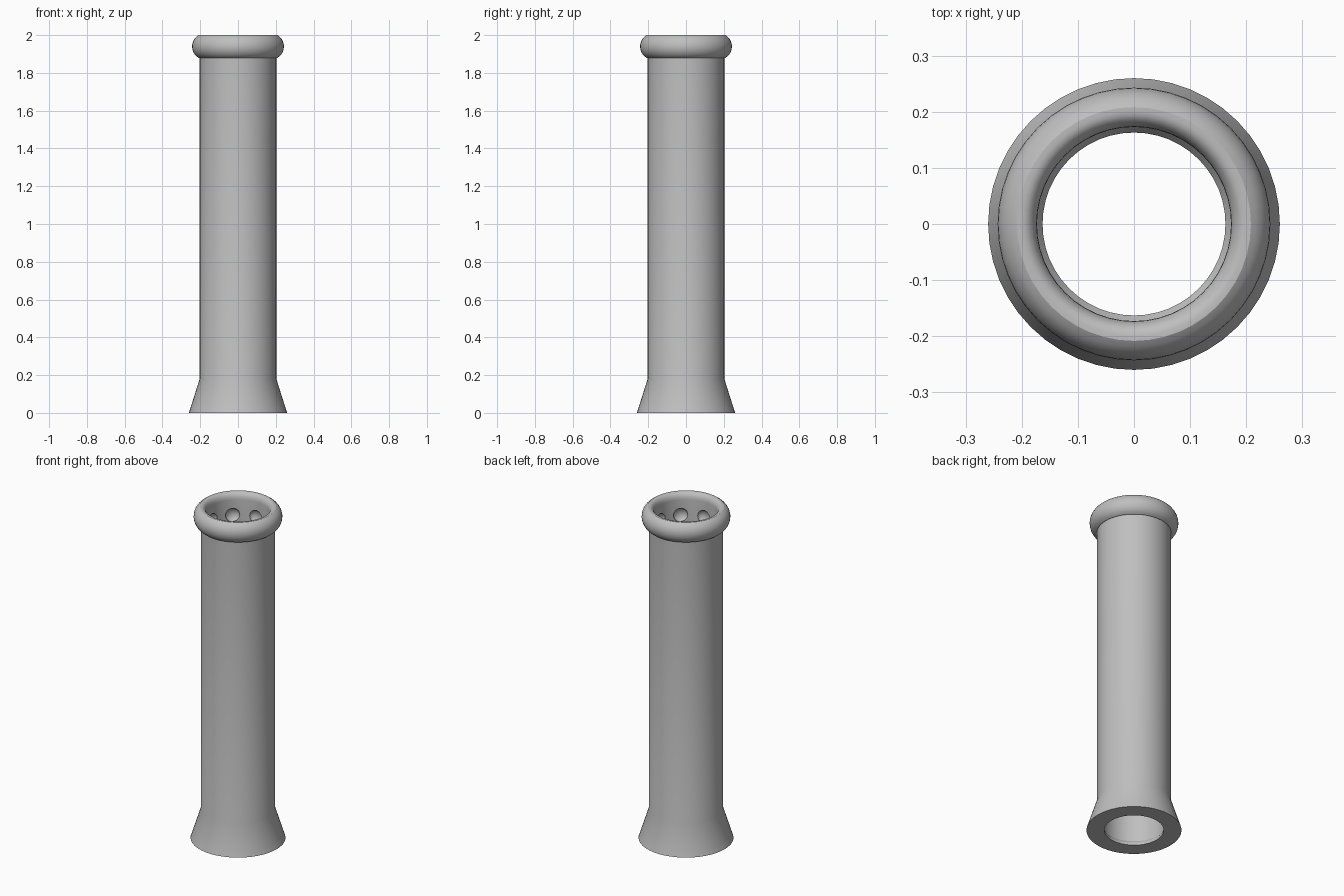
import bpy, bmesh
from math import pi, sin, cos, radians
from mathutils import Matrix, Vector

cube = bpy.data.objects.get("Cube")
if cube:
    bpy.data.objects.remove(cube, do_unlink=True)

SIDES = 48
DIMPLES = 8

grey = bpy.data.materials.new("plain_grey")
grey.use_nodes = True
COLOUR = (0.52, 0.52, 0.52, 1)
grey.diffuse_color = COLOUR
grey.node_tree.nodes["Principled BSDF"].inputs["Base Color"].default_value = COLOUR


def make_object(name, bm):
    mesh = bpy.data.meshes.new(name)
    bmesh.ops.recalc_face_normals(bm, faces=bm.faces)
    bm.to_mesh(mesh)
    bm.free()
    obj = bpy.data.objects.new(name, mesh)
    mesh.materials.append(grey)
    bpy.context.collection.objects.link(obj)
    return obj


def arc(cr, cz, rr, rz, start, end, steps):
    angles = [radians(start + (end - start) * i / steps) for i in range(steps + 1)]
    return [(cr + rr * cos(a), cz + rz * sin(a)) for a in angles]


def revolve(name, profile):
    # Closed (radius, height) loop turned around the z axis
    bm = bmesh.new()
    rings = [[bm.verts.new((r * cos(2 * pi * i / SIDES), r * sin(2 * pi * i / SIDES), z))
              for i in range(SIDES)] for r, z in profile]
    for k, low in enumerate(rings):
        high = rings[(k + 1) % len(rings)]
        for i in range(SIDES):
            j = (i + 1) % SIDES
            bm.faces.new((low[i], low[j], high[j], high[i]))
    return make_object(name, bm)


# Hollow tube: flared foot, straight wall, rounded rim, bore with a small bottom lip
foot = [(0.163, 0), (0.26, 0), (0.203, 0.18)]
wall = [(0.203, 1.88)]
rim = arc(0.183, 1.94, 0.06, 0.0662, -65, 65, 12)
mouth = arc(0.2, 1.96, 0.027, 0.04, 90, 180, 6)
bore = [(0.173, 1.78), (0.173, 0.03), (0.163, 0.015)]
tube = revolve("hollow_tube", foot + wall + rim + mouth + bore)

# Ring of shallow round dimples in the bore below the rim
bm = bmesh.new()
for i in range(DIMPLES):
    turn = Matrix.Rotation(2 * pi * i / DIMPLES, 4, "Z")
    place = turn @ Matrix.Translation((0.17, 0, 1.87)) @ Matrix.Diagonal((0.026, 0.04, 0.04, 1))
    bmesh.ops.create_uvsphere(bm, u_segments=20, v_segments=12, radius=1, matrix=place)
cutter = make_object("dimple_cutter", bm)
cutter.hide_render = True

cut = tube.modifiers.new("dimples", "BOOLEAN")
cut.operation = "DIFFERENCE"
cut.solver = "EXACT"
cut.object = cutter
bpy.ops.object.select_all(action="DESELECT")
tube.select_set(True)
bpy.context.view_layer.objects.active = tube
bpy.ops.object.modifier_apply(modifier=cut.name)
bpy.data.objects.remove(cutter, do_unlink=True)
bpy.ops.object.shade_smooth_by_angle(angle=radians(25))
